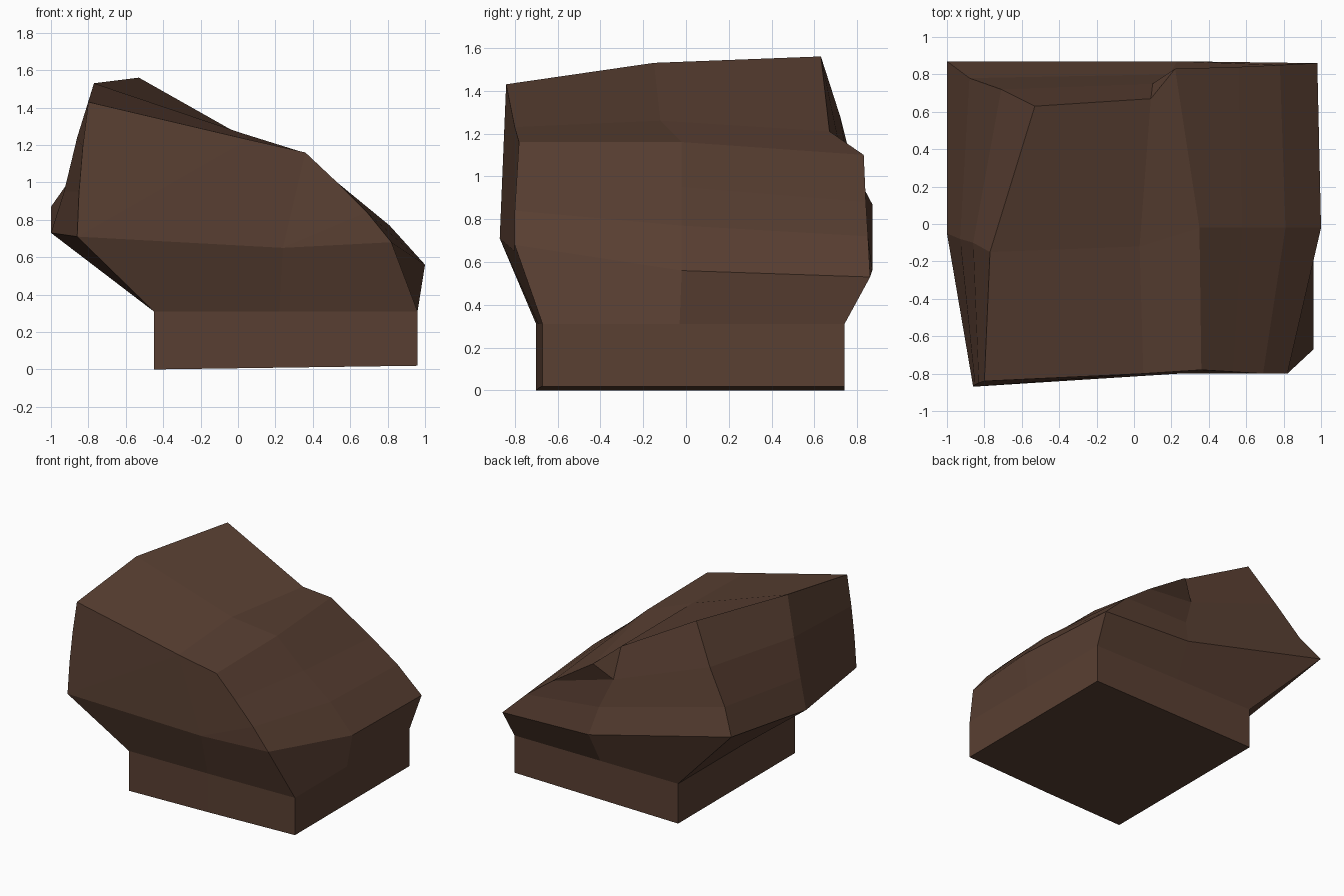
import bpy
import bmesh

default_cube = bpy.data.objects.get("Cube")
if default_cube:
    bpy.data.objects.remove(default_cube, do_unlink=True)

# Brown stone material
stone_brown = bpy.data.materials.new("stone brown")
stone_brown.use_nodes = True
stone_colour = (0.10, 0.05, 0.032, 1.0)
stone_brown.diffuse_color = stone_colour
stone_brown.node_tree.nodes["Principled BSDF"].inputs["Base Color"].default_value = stone_colour

bm = bmesh.new()


def add_points(points):
    return [bm.verts.new(point) for point in points]


def bridge(first, second, closed=False):
    """Join two rows of vertices with quads."""
    count = len(first)
    for i in range(count if closed else count - 1):
        j = (i + 1) % count
        bm.faces.new((first[i], first[j], second[j], second[i]))


# Cross-sections of the boulder, from the overhanging side over the crest and down the slope
front = add_points([
    (-.86, -.87, .71), (-.85, -.86, .95), (-.83, -.85, 1.19), (-.8, -.84, 1.43),
    (.05, -.8, 1.23), (.36, -.78, 1.16), (.53, -.79, 1), (.69, -.8, .84), (.82, -.8, .68)])
middle = add_points([
    (-1, -.05, .73), (-.93, -.08, .95), (-.86, -.1, 1.24), (-.77, -.15, 1.53),
    (.03, -.12, 1.26), (.35, -.02, 1.16), (.58, -.02, .95), (.81, -.02, .77), (1, -.02, .56)])
back = add_points([
    (-1, .87, .87), (-.88, .78, 1.04), (-.71, .72, 1.28), (-.53, .63, 1.56),
    (.09, .67, 1.21), (.22, .83, 1.1), (.56, .84, .88), (.78, .85, .72), (.98, .86, .53)])
bridge(front, middle)
bridge(middle, back)

# Front wall
front_rim = bm.verts.new((.24, -.8, .65))
bm.faces.new(front + [front_rim])

# Back wall, with the notch beside its crest
upper_notch, lower_notch, back_rim = add_points([
    (.1, .75, .98), (.19, .8, .76), (.23, .87, .56)])
seam = [back[4], upper_notch, lower_notch, back_rim]
bridge(back[3::-1], seam)
bm.faces.new((back[4], back[5], upper_notch))
bm.faces.new((back[5], back[6], upper_notch))
bridge(back[6:], seam[1:])

# Undercut running from the rim in to the plinth
rim = [front[0], front_rim, front[-1], middle[-1], back[-1], back_rim, back[0], middle[0]]
outline = [(-.45, -.7), (.22, -.69), (.96, -.67), (.96, -.03),
           (.96, .74), (.22, .74), (-.45, .74), (-.45, 0)]
plinth_top = add_points([(x, y, .31) for x, y in outline])
bridge(rim, plinth_top, closed=True)

# Plinth with a slightly tilted underside
plinth_foot = add_points([(x, y, (x + .45) * .014) for x, y in outline])
bridge(plinth_top, plinth_foot, closed=True)
bm.faces.new(plinth_foot)

bmesh.ops.recalc_face_normals(bm, faces=bm.faces[:])
bmesh.ops.triangulate(bm, faces=[face for face in bm.faces if len(face.verts) > 4])

mesh = bpy.data.meshes.new("boulder")
bm.to_mesh(mesh)
bm.free()
mesh.materials.append(stone_brown)
boulder = bpy.data.objects.new("boulder", mesh)
bpy.context.collection.objects.link(boulder)
